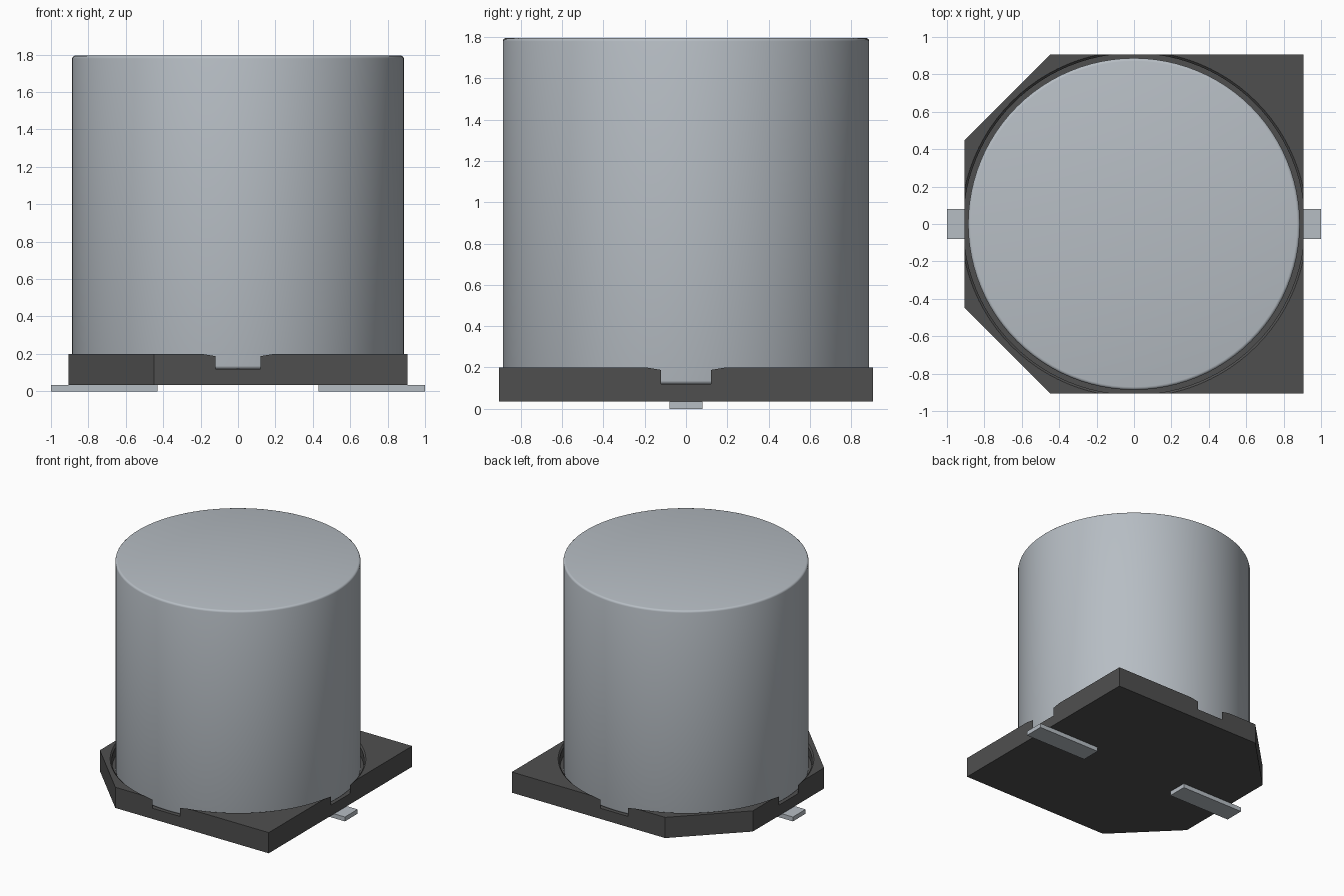
import bpy, bmesh, math

cube = bpy.data.objects.get("Cube")
if cube:
    bpy.data.objects.remove(cube, do_unlink=True)


def material(name, colour):
    m = bpy.data.materials.new(name)
    m.use_nodes = True
    m.diffuse_color = (*colour, 1)
    bsdf = m.node_tree.nodes["Principled BSDF"]
    bsdf.inputs["Base Color"].default_value = (*colour, 1)
    bsdf.inputs["Roughness"].default_value = 0.6
    return m


aluminium = material("aluminium grey", (0.47, 0.51, 0.55))
plastic = material("black plastic", (0.078, 0.078, 0.078))


def finish(name, bm, mat):
    bmesh.ops.recalc_face_normals(bm, faces=bm.faces[:])
    mesh = bpy.data.meshes.new(name)
    bm.to_mesh(mesh)
    bm.free()
    mesh.materials.append(mat)
    obj = bpy.data.objects.new(name, mesh)
    bpy.context.collection.objects.link(obj)
    return obj


def prism(name, outline, bottom, top, mat):
    """Extrude a flat outline upwards."""
    bm = bmesh.new()
    face = bm.faces.new([bm.verts.new((x, y, bottom)) for x, y in outline])
    grown = bmesh.ops.extrude_face_region(bm, geom=[face])["geom"]
    verts = [g for g in grown if isinstance(g, bmesh.types.BMVert)]
    bmesh.ops.translate(bm, vec=(0, 0, top - bottom), verts=verts)
    return finish(name, bm, mat)


def lathe(name, profile, mat, sides=96):
    """Revolve (radius, height) points around z and cap both ends."""
    bm = bmesh.new()
    rings = [[bm.verts.new((r * math.cos(math.tau * i / sides),
                            r * math.sin(math.tau * i / sides), z))
              for i in range(sides)] for r, z in profile]
    for low, high in zip(rings, rings[1:]):
        for i in range(sides):
            j = (i + 1) % sides
            bm.faces.new((low[i], low[j], high[j], high[i]))
    bm.faces.new(rings[0])
    bm.faces.new(rings[-1])
    return finish(name, bm, mat)


def smooth(obj):
    bpy.ops.object.select_all(action="DESELECT")
    obj.select_set(True)
    bpy.context.view_layer.objects.active = obj
    bpy.ops.object.shade_smooth_by_angle(angle=math.radians(35))


# Can with rounded rims
radius, seat, top, rim = 0.887, 0.12, 1.795, 0.016
steps = [math.radians(a) for a in range(0, 91, 30)]
inner = radius - rim
profile = [(inner + rim * math.sin(a), seat + rim - rim * math.cos(a)) for a in steps]
profile += [(inner + rim * math.cos(a), top - rim + rim * math.sin(a)) for a in steps]
smooth(lathe("can", profile, aluminium))

# Square base with two cut corners on the right
half, cut, under, deck = 0.905, 0.45, 0.035, 0.2
base = prism("base", [(half, -half), (half, half), (-cut, half), (-half, cut),
                      (-half, -cut), (-cut, -half)], under, deck, plastic)

# Round recess with an eased lip, which breaks through the four sides
recess = 0.913
cutter = lathe("recess_cutter", [(recess, seat), (recess, deck - 0.012),
                                 (recess + 0.012, deck), (recess + 0.012, deck + 0.1)], plastic)
cutter.hide_render = True
cutter.hide_viewport = True
mod = base.modifiers.new("recess", "BOOLEAN")
mod.object = cutter
mod.operation = "DIFFERENCE"
mod.solver = "EXACT"
bpy.context.view_layer.objects.active = base
bpy.ops.object.modifier_apply(modifier=mod.name)
bpy.data.objects.remove(cutter, do_unlink=True)
smooth(base)

# Flat solder leads
for side, name in ((1, "left_lead"), (-1, "right_lead")):
    a, b, w = side * 0.43, side * 1.0, 0.08
    prism(name, [(a, -w), (b, -w), (b, w), (a, w)], 0, under, aluminium)
